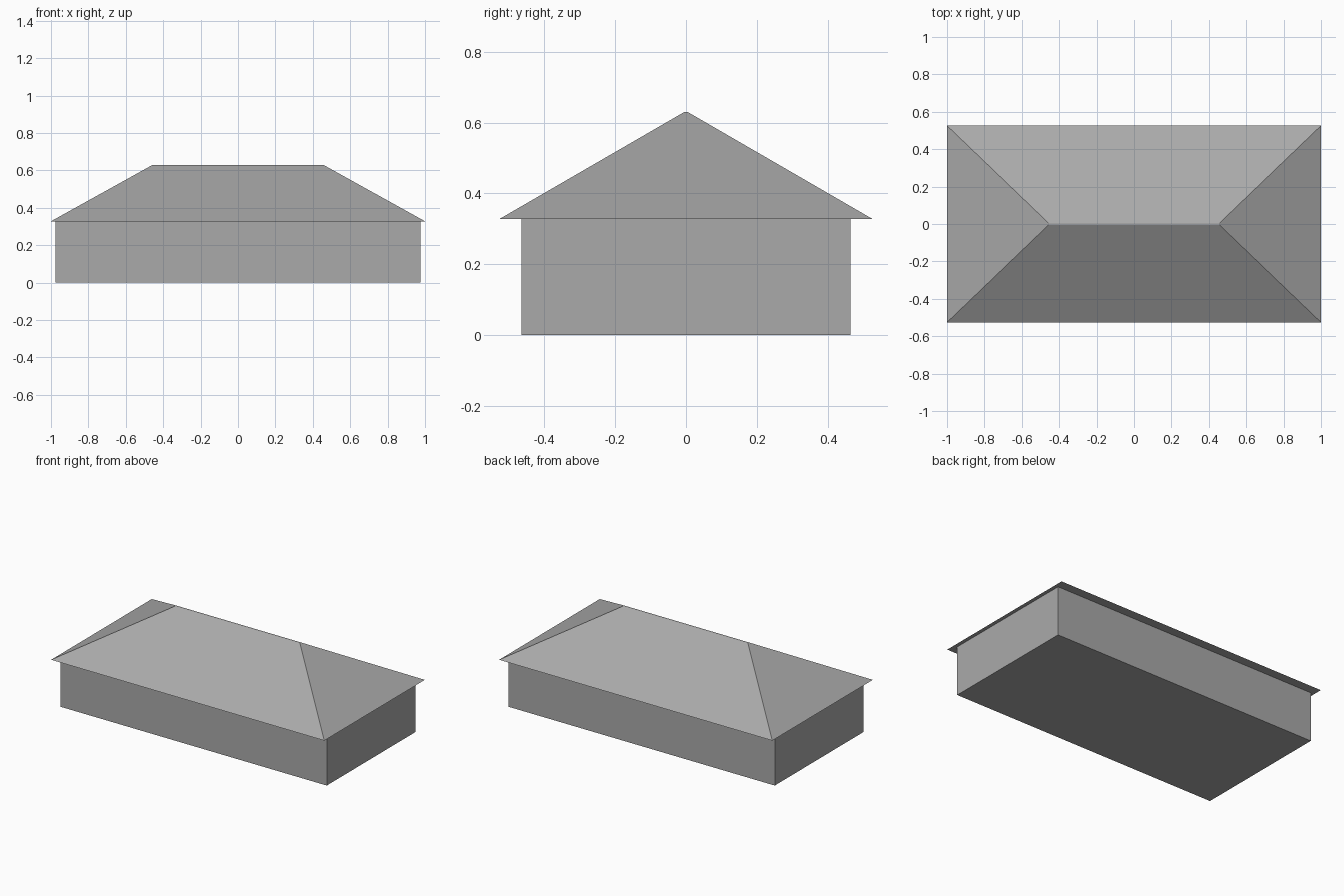
import bpy
import bmesh

cube = bpy.data.objects.get("Cube")
if cube:
    bpy.data.objects.remove(cube, do_unlink=True)

grey = bpy.data.materials.new("plain grey")
grey.use_nodes = True
colour = (0.4, 0.4, 0.4, 1)
grey.diffuse_color = colour
grey.node_tree.nodes["Principled BSDF"].inputs["Base Color"].default_value = colour


def frustum(name, bottom, top, z0, z1):
    """Closed block between two centred rectangles given as half sizes."""
    bm = bmesh.new()
    corners = [(-1, -1), (1, -1), (1, 1), (-1, 1)]
    low, high = [[bm.verts.new((sx * half[0], sy * half[1], z)) for sx, sy in corners]
                 for half, z in ((bottom, z0), (top, z1))]
    bm.faces.new(low[::-1])
    bm.faces.new(high)
    for i in range(4):
        j = (i + 1) % 4
        bm.faces.new((low[i], low[j], high[j], high[i]))
    mesh = bpy.data.meshes.new(name)
    bm.to_mesh(mesh)
    bm.free()
    mesh.materials.append(grey)
    obj = bpy.data.objects.new(name, mesh)
    bpy.context.collection.objects.link(obj)
    return obj


eave = 0.328
# Walls and floor
frustum("walls", (0.975, 0.464), (0.975, 0.464), 0, eave)
# Hipped roof with a narrow flat ridge and overhanging eaves
frustum("hip_roof", (1.0, 0.526), (0.458, 0.006), eave, 0.629)
